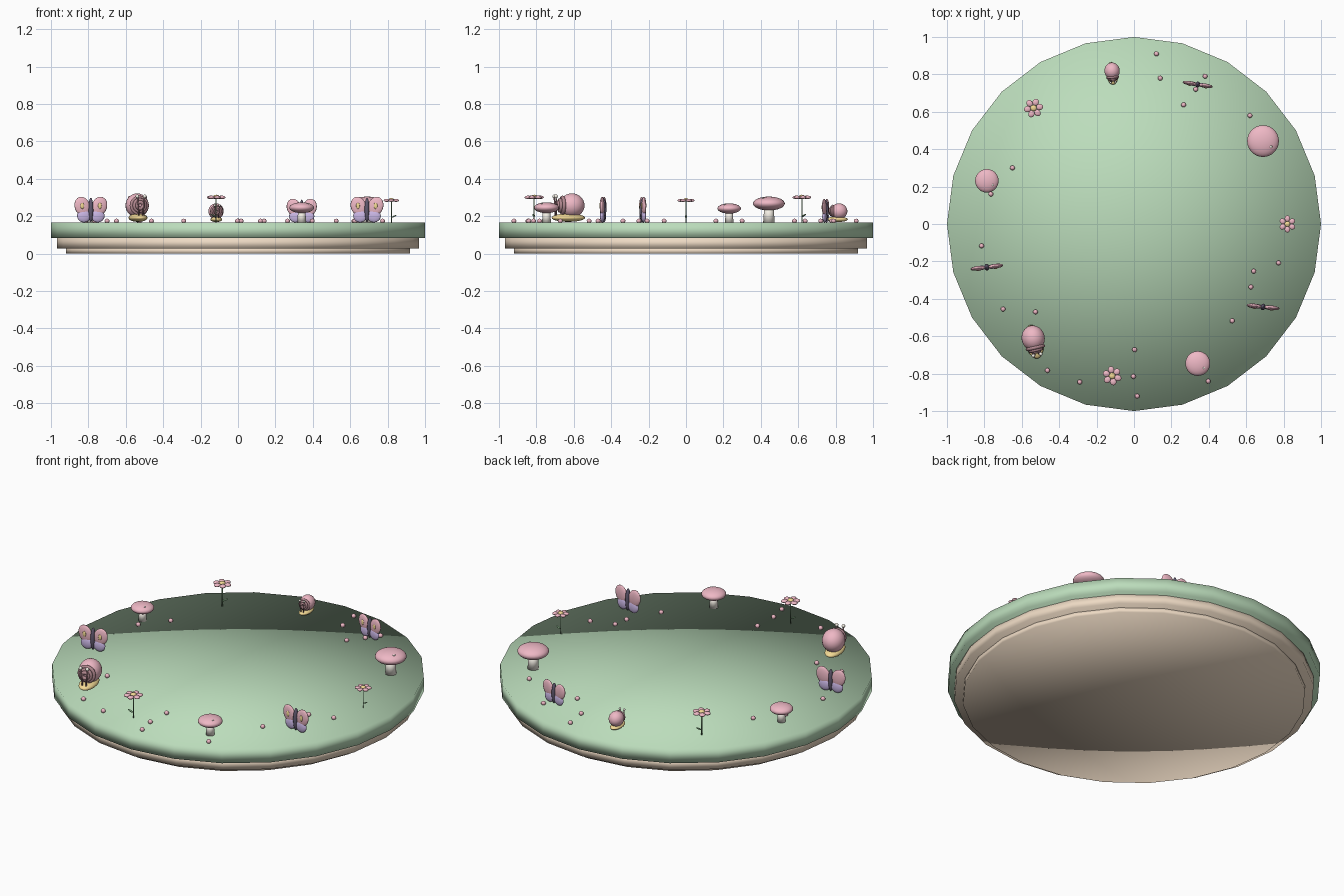
import bpy, bmesh
from math import radians, cos, sin, pi
from mathutils import Matrix, Vector

if "Cube" in bpy.data.objects:
    bpy.data.objects.remove(bpy.data.objects["Cube"])

TOP = 0.166


def mat(name, r, g, b):
    m = bpy.data.materials.new(name)
    m.diffuse_color = (r, g, b, 1)
    m.use_nodes = True
    m.node_tree.nodes["Principled BSDF"].inputs["Base Color"].default_value = m.diffuse_color
    return m


GREEN = mat("grass", 0.50, 0.72, 0.50)
TAN = mat("tan", 0.85, 0.70, 0.55)
PINK = mat("pink", 0.86, 0.48, 0.56)
BROWN = mat("shell_brown", 0.45, 0.25, 0.28)
YELLOW = mat("yellow", 0.90, 0.70, 0.30)
CREAM = mat("cream", 0.92, 0.88, 0.80)
DARK = mat("dark", 0.12, 0.10, 0.16)
LILAC = mat("lilac", 0.60, 0.48, 0.80)
LEAF = mat("leaf", 0.25, 0.45, 0.25)


def finish(name, bm, material, matrix=None):
    for f in bm.faces:
        f.smooth = True
    me = bpy.data.meshes.new(name)
    bm.to_mesh(me)
    bm.free()
    me.materials.append(material)
    ob = bpy.data.objects.new(name, me)
    bpy.context.collection.objects.link(ob)
    if matrix:
        ob.matrix_world = matrix
    return ob


def ball(name, base, loc, size, material, rot=None, seg=20):
    bm = bmesh.new()
    bmesh.ops.create_uvsphere(bm, u_segments=seg, v_segments=seg // 2 + 2, radius=1)
    m = base @ Matrix.Translation(loc)
    if rot:
        m = m @ rot
    bm.transform(Matrix.Diagonal((*size, 1)))
    return finish(name, bm, material, m)


def rod(name, base, a, b, r1, r2, material, seg=10):
    a, b = Vector(a), Vector(b)
    d = b - a
    bm = bmesh.new()
    bmesh.ops.create_cone(bm, cap_ends=True, segments=seg, radius1=r1, radius2=r2, depth=d.length)
    q = d.to_track_quat('Z', 'Y').to_matrix().to_4x4()
    return finish(name, bm, material, base @ Matrix.Translation((a + b) / 2) @ q)


def ring(name, base, loc, R, r, material):
    # shell ring standing upright, axis along y
    bm = bmesh.new()
    n, k = 20, 8
    vs = [[bm.verts.new(((R + r * cos(2*pi*j/k)) * cos(2*pi*i/n), r * sin(2*pi*j/k),
                         (R + r * cos(2*pi*j/k)) * sin(2*pi*i/n))) for j in range(k)] for i in range(n)]
    for i in range(n):
        for j in range(k):
            bm.faces.new((vs[i][j], vs[(i+1) % n][j], vs[(i+1) % n][(j+1) % k], vs[i][(j+1) % k]))
    bmesh.ops.recalc_face_normals(bm, faces=bm.faces)
    return finish(name, bm, material, base @ Matrix.Translation(loc))


# 24-sided stepped plate, softly shaded across fan caps
def plate(name, r, z0, z1, material):
    bm = bmesh.new()
    bmesh.ops.create_cone(bm, cap_ends=True, cap_tris=True, segments=24, radius1=r, radius2=r,
                          depth=z1 - z0, matrix=Matrix.Translation((0, 0, (z0 + z1) / 2))
                          @ Matrix.Rotation(pi / 2, 4, 'Z'))
    finish(name, bm, material)


plate("lower_step", 0.92, 0, 0.03, TAN)
plate("middle_step", 0.967, 0.028, 0.085, TAN)
plate("grass_top", 1.0, 0.083, TOP, GREEN)


def flower(m):
    rod("flower_stem", m, (0, 0, 0), (0, 0, 0.132), 0.003, 0.003, LEAF)
    ball("flower_leaf", m, (0.016, 0, 0.038), (0.017, 0.007, 0.004), LEAF,
         Matrix.Rotation(radians(-25), 4, 'Y'), 12)
    for i in range(6):
        a = radians(60 * i + 30)
        ball("petal", m, (0.033*cos(a), 0.033*sin(a), 0.135), (0.019, 0.017, 0.009), PINK,
             Matrix.Rotation(a, 4, 'Z'), 14)
    ball("flower_centre", m, (0, 0, 0.139), (0.017, 0.017, 0.010), YELLOW, None, 14)


def mushroom(m):
    rod("mushroom_stem", m, (0, 0, -0.002), (0, 0, 0.085), 0.031, 0.025, CREAM, 16)
    ball("mushroom_cap", m, (0, 0, 0.102), (0.085, 0.085, 0.037), PINK, None, 28)
    ball("cap_spot", m, (0.042, -0.03, 0.130), (0.008, 0.008, 0.004), CREAM, None, 10)


def butterfly(m):
    ball("butterfly_body", m, (0, 0, 0.066), (0.013, 0.017, 0.063), DARK, None, 16)
    for s in (-1, 1):
        ball("upper_wing", m, (0.045*s, 0, 0.085), (0.040, 0.012, 0.050), PINK,
             Matrix.Rotation(radians(18*s), 4, 'Y'))
        ball("lower_wing", m, (0.036*s, 0, 0.035), (0.036, 0.012, 0.034), LILAC)
        ball("wing_spot", m, (0.046*s, -0.011, 0.087), (0.010, 0.004, 0.016), YELLOW, None, 12)


def snail(m):
    ball("snail_foot", m, (0, -0.010, 0.026), (0.048, 0.092, 0.022), YELLOW)
    ball("shell", m, (0, 0.010, 0.092), (0.062, 0.068, 0.064), PINK, None, 24)
    for y, R in ((-0.042, 0.043), (-0.055, 0.030), (-0.064, 0.017)):
        ring("shell_ring", m, (0, y, 0.092), R, 0.010, BROWN)
    for s in (-1, 1):
        rod("eye_stalk", m, (0.010*s, -0.078, 0.035), (0.020*s, -0.082, 0.136), 0.004, 0.004, BROWN)
        ball("eye", m, (0.020*s, -0.082, 0.140), (0.010, 0.010, 0.010), CREAM, None, 12)


# eleven decorations evenly spaced round the rim: builder, scale, yaw
items = [(flower, 0.88, 0), (mushroom, 1.0, 0), (butterfly, 0.95, -9), (snail, 0.66, 5),
         (flower, 1.0, 40), (mushroom, 0.74, 0), (butterfly, 1.03, 7), (snail, 1.0, 13),
         (flower, 1.0, 190), (mushroom, 0.78, 0), (butterfly, 1.03, -6)]
for i, (build, s, yaw) in enumerate(items):
    a = 2 * pi * i / 11
    build(Matrix.Translation((0.82*cos(a), 0.82*sin(a), TOP))
          @ Matrix.Rotation(radians(yaw), 4, 'Z') @ Matrix.Scale(s, 4))

# scattered beads
beads = [(.12, .91), (.14, .78), (.38, .79), (.33, .72), (.265, .637), (.62, .58), (-.65, .30),
         (-.765, .16), (-.815, -.117), (-.70, -.455), (-.527, -.47), (-.463, -.783), (-.29, -.845),
         (.003, -.672), (-.003, -.815), (.017, -.92), (.397, -.84), (.525, -.518), (.625, -.337),
         (.64, -.252), (.773, -.208)]
for x, y in beads:
    ball("bead", Matrix(), (x, y, TOP + 0.009), (0.013, 0.013, 0.012), PINK, None, 12)
